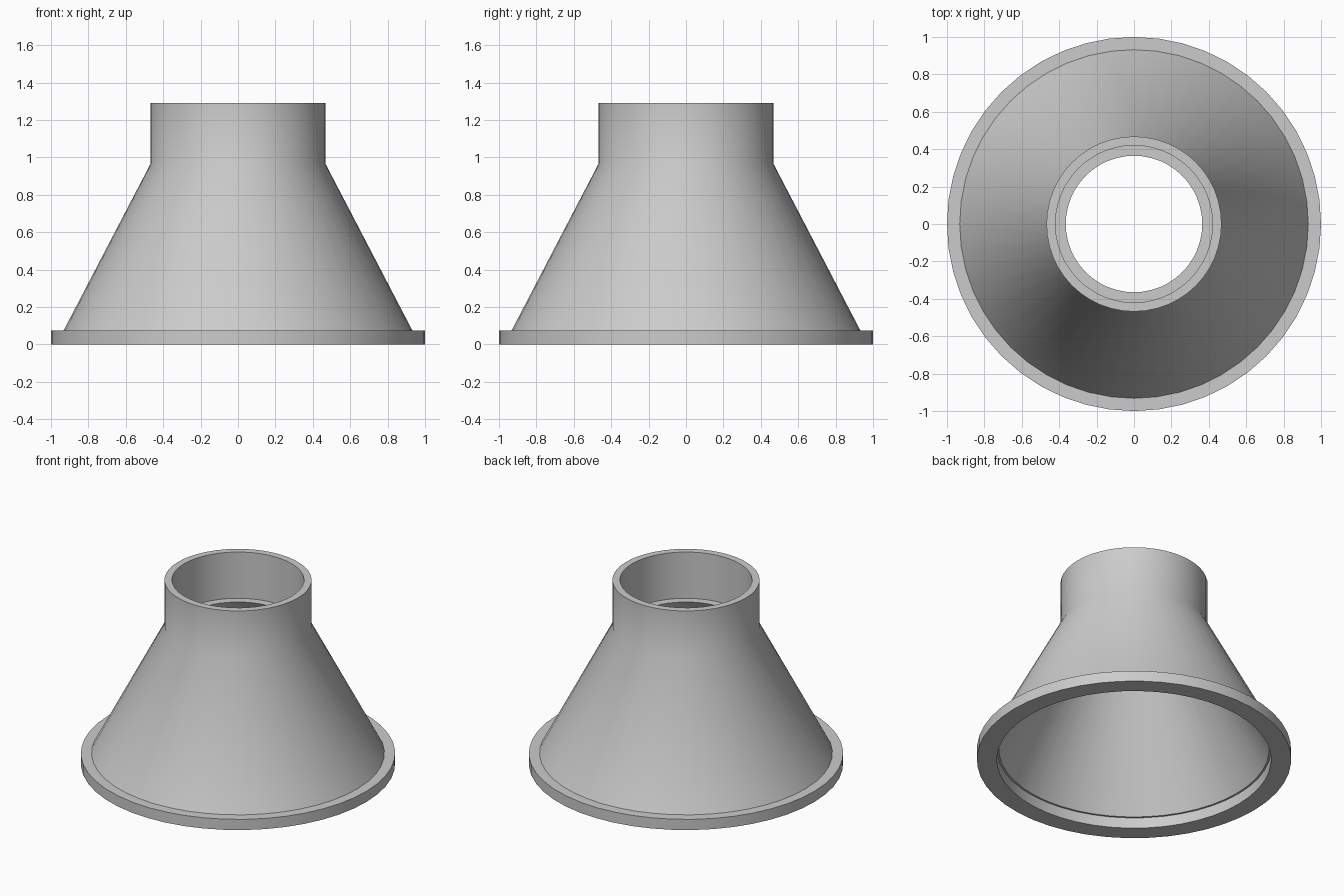
import bpy
import bmesh
import math

if "Cube" in bpy.data.objects:
    bpy.data.objects.remove(bpy.data.objects["Cube"], do_unlink=True)

SIDES = 48

grey = bpy.data.materials.new("plain grey")
grey.use_nodes = True
colour = (0.6, 0.6, 0.6, 1)
grey.diffuse_color = colour
grey.node_tree.nodes["Principled BSDF"].inputs["Base Color"].default_value = colour


def lathe(name, profile):
    """Revolve a closed (radius, height) outline around the z axis."""
    bm = bmesh.new()
    rings = []
    for i in range(SIDES):
        a = math.tau * i / SIDES
        rings.append([bm.verts.new((r * math.cos(a), r * math.sin(a), z))
                      for r, z in profile])
    count = len(profile)
    for i in range(SIDES):
        here, there = rings[i], rings[(i + 1) % SIDES]
        for j in range(count):
            k = (j + 1) % count
            bm.faces.new((here[j], there[j], there[k], here[k]))
    bmesh.ops.recalc_face_normals(bm, faces=bm.faces)
    mesh = bpy.data.meshes.new(name)
    bm.to_mesh(mesh)
    bm.free()
    mesh.materials.append(grey)
    obj = bpy.data.objects.new(name, mesh)
    bpy.context.collection.objects.link(obj)
    bpy.ops.object.select_all(action="DESELECT")
    obj.select_set(True)
    bpy.context.view_layer.objects.active = obj
    bpy.ops.object.shade_smooth_by_angle(angle=math.radians(30))
    return obj


# Hollow funnel: base flange, tapered wall, straight collar with inner ledge
lathe("funnel_adapter", [
    (0.873, 0), (1.0, 0), (1.0, 0.075), (0.932, 0.075),   # flange
    (0.468, 0.965), (0.468, 1.29),                        # taper and collar
    (0.42, 1.29), (0.42, 0.965), (0.365, 0.965),          # socket and ledge
    (0.86, 0.075), (0.873, 0.075),                        # inner taper and lip
])
